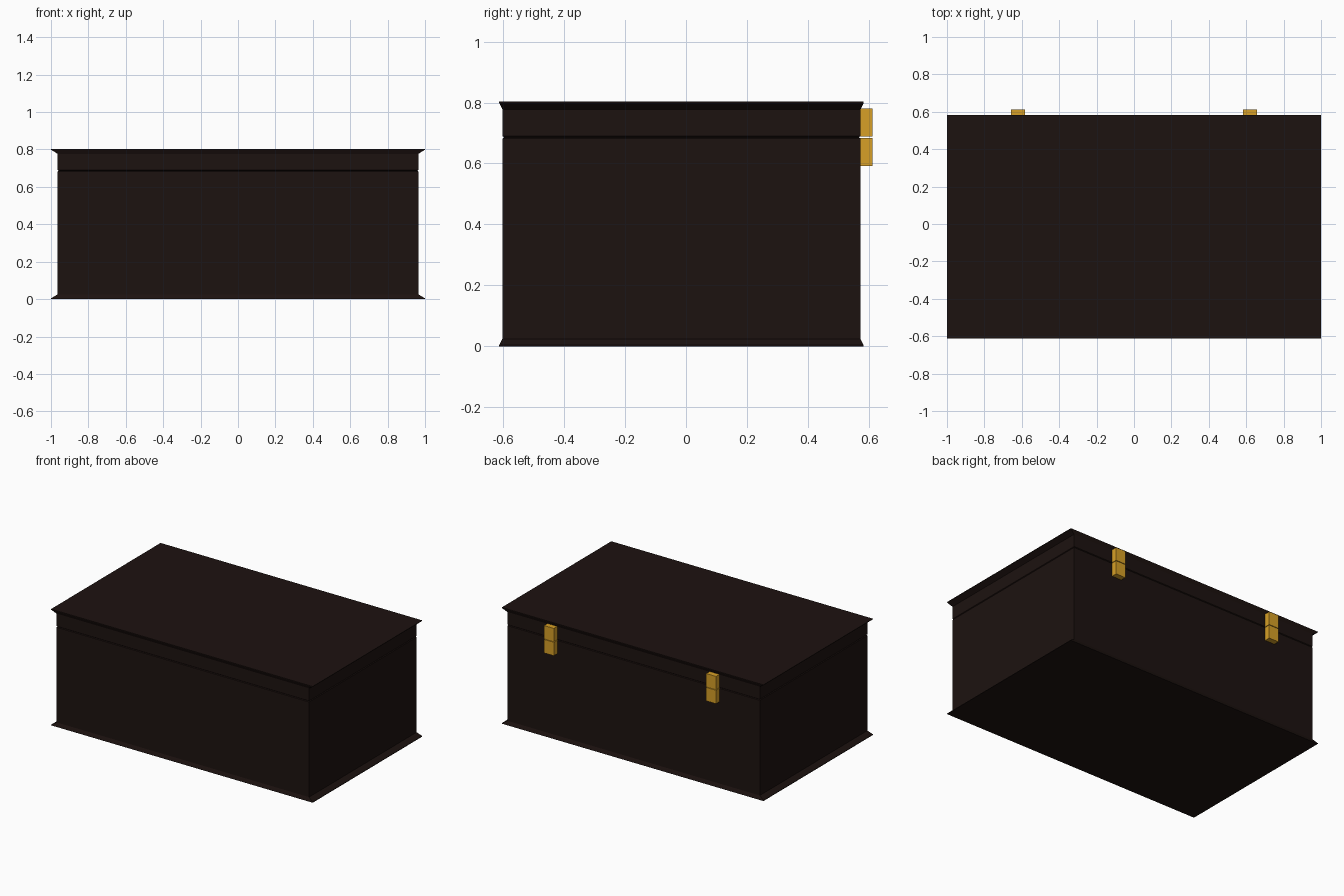
import bpy, bmesh

if "Cube" in bpy.data.objects:
    bpy.data.objects.remove(bpy.data.objects["Cube"])

CY = -0.015  # centre of the box in y (hinges stick out at the back)


def material(name, rgb):
    m = bpy.data.materials.new(name)
    m.diffuse_color = (*rgb, 1)
    m.use_nodes = True
    m.node_tree.nodes["Principled BSDF"].inputs["Base Color"].default_value = m.diffuse_color
    return m


wood = material("dark_wood", (0.012, 0.006, 0.005))
brass = material("brass", (0.68, 0.35, 0.02))


def add_object(name, bm, mat):
    bmesh.ops.recalc_face_normals(bm, faces=bm.faces)
    me = bpy.data.meshes.new(name)
    bm.to_mesh(me)
    bm.free()
    me.materials.append(mat)
    ob = bpy.data.objects.new(name, me)
    bpy.context.collection.objects.link(ob)
    return ob


def stacked_box(name, levels, mat, cx=0.0, cy=CY):
    """Skin rectangular rings given as (half x, half y, z)."""
    bm = bmesh.new()
    rings = [[bm.verts.new((cx + sx * hx, cy + sy * hy, z))
              for sx, sy in ((-1, -1), (1, -1), (1, 1), (-1, 1))]
             for hx, hy, z in levels]
    for a, b in zip(rings, rings[1:]):
        for i in range(4):
            j = (i + 1) % 4
            bm.faces.new((a[i], a[j], b[j], b[i]))
    bm.faces.new(rings[0][::-1])
    bm.faces.new(rings[-1])
    return add_object(name, bm, mat)


RIM = (1.0, 0.598)      # flared rim half sizes
WALL = (0.965, 0.587)   # wall half sizes
SEAM = (0.960, 0.582)   # small groove where lid meets body

# Chest body with flared foot
stacked_box("chest_body", [(*RIM, 0), (*RIM, 0.004), (*WALL, 0.025),
                           (*WALL, 0.682), (*SEAM, 0.686)], wood)

# Lid with flared top rim
stacked_box("chest_lid", [(*SEAM, 0.686), (*WALL, 0.690), (*WALL, 0.777),
                          (*RIM, 0.799), (*RIM, 0.803)], wood)

# Hinges on the back: one leaf on the body, one on the lid
for side, x in (("left", -0.62), ("right", 0.62)):
    for part, z0, z1 in (("lower", 0.591, 0.684), ("upper", 0.688, 0.780)):
        stacked_box(f"hinge_{side}_{part}",
                    [(0.0375, 0.021, z0), (0.0375, 0.021, z1)],
                    brass, x, 0.590)
